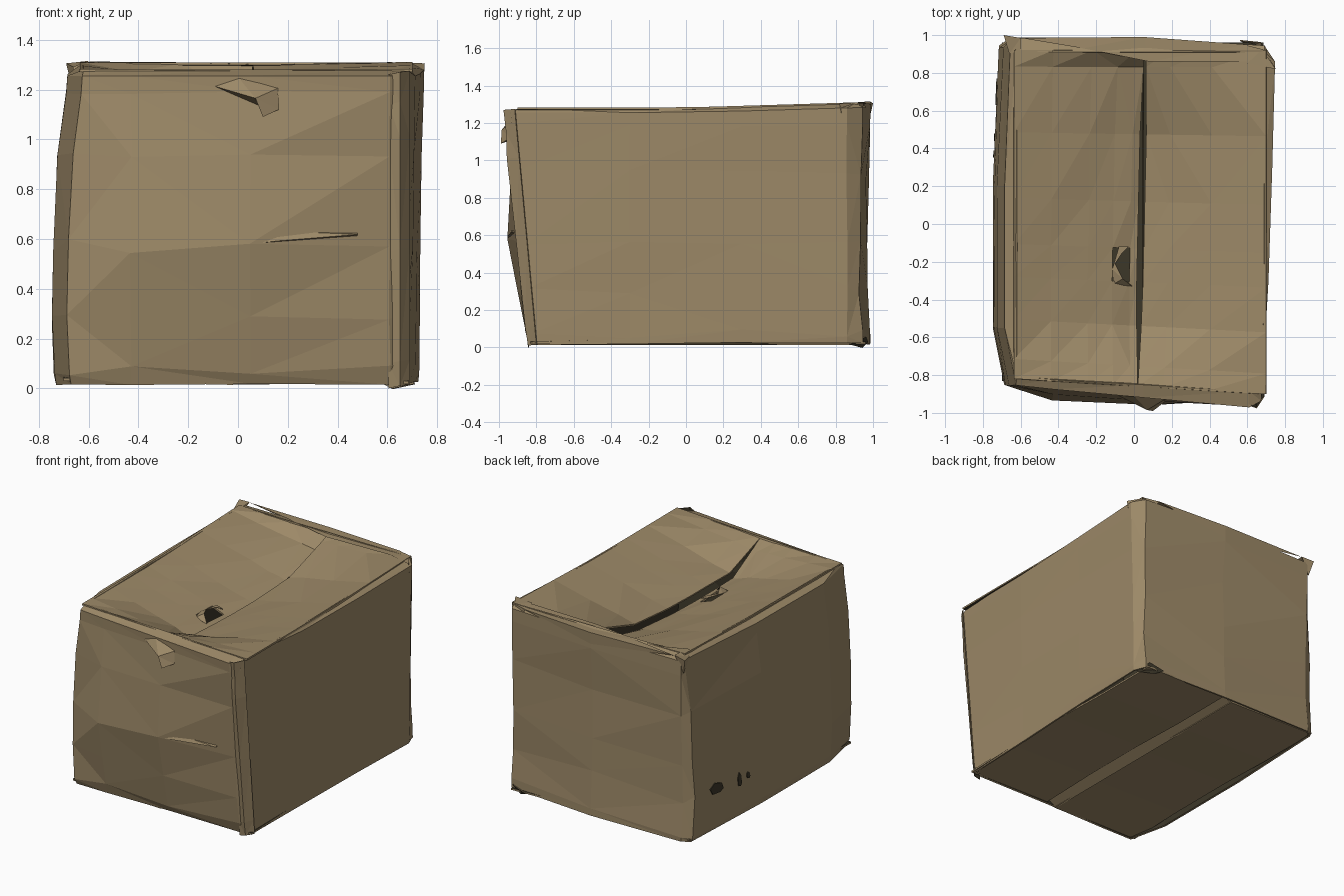
import bpy, bmesh, random

random.seed(4)


def material(name, rgb):
    m = bpy.data.materials.new(name)
    m.diffuse_color = (*rgb, 1)
    return m


CARD = material("cardboard", (0.335, 0.25, 0.137))
DARK = material("dark_inside", (0.045, 0.038, 0.022))


def build(name, verts, faces, thick=0, mats=(CARD, DARK)):
    """Flat-faced, triangulated sheet; the inner side of thick sheets is dark."""
    bm = bmesh.new()
    vs = [bm.verts.new(v) for v in verts]
    for f in faces:
        bm.faces.new([vs[i] for i in f])
    bmesh.ops.triangulate(bm, faces=bm.faces[:])
    me = bpy.data.meshes.new(name)
    bm.to_mesh(me)
    bm.free()
    for m in mats:
        me.materials.append(m)
    ob = bpy.data.objects.new(name, me)
    bpy.context.collection.objects.link(ob)
    if thick:
        s = ob.modifiers.new("thickness", 'SOLIDIFY')
        s.thickness = thick
        s.offset = -1
        s.material_offset = 1
    return ob


def grid_faces(nx, ny, flip=False, skip=()):
    out = []
    for j in range(ny - 1):
        for i in range(nx - 1):
            if (i, j) in skip:
                continue
            a = j * nx + i
            f = [a, a + 1, a + nx + 1, a + nx]
            out.append(f[::-1] if flip else f)
    return out


def lerp(a, b, t):
    return a + (b - a) * t


def jit(a=0.007):
    return random.uniform(-a, a)


def sample(t, ts, vs):
    for k in range(len(ts) - 1):
        if t <= ts[k + 1]:
            return lerp(vs[k], vs[k + 1], (t - ts[k]) / (ts[k + 1] - ts[k]))
    return vs[-1]


def rim_z(y):
    return 1.28 + max(0, 0.03 * y)


# Crumpled side walls: one outline lofted through several heights
outline = [(-0.66, -0.85), (-0.43, -0.85), (0.05, -0.85), (0.61, -0.85), (0.675, -0.81),
           (0.70, -0.3), (0.72, 0.3), (0.735, 0.86), (0.69, 0.93), (0.05, 0.97),
           (-0.65, 0.97), (-0.69, 0.93), (-0.72, 0.2), (-0.72, -0.55)]
levels = [0.02, 0.07, 0.30, 0.57, 0.92, 1.19, 1.25]
lean_l = [-0.01, -0.02, -0.025, -0.02, -0.005, 0.03, 0.035]
bulge = [0, 0.0, 0.035, 0.07, 0.035, 0, 0]
n = len(outline)
verts = []
for k, z in enumerate(levels):
    for i, (x, y) in enumerate(outline):
        px, py, pz = x, y, z
        if i < 5:                                  # front leans out to the right
            py -= 0.12 * (z / 1.25) * (x + 0.7) / 1.3
            if i in (1, 2):
                py -= bulge[k]
            if k == 0:
                py += 0.02
        elif i in (5, 6, 7):
            px += lerp(-0.012, 0.012, z / 1.25)
        elif 8 <= i <= 11:
            py += 0.015 if k in (0, 1, 5, 6) else jit(0.008)
        if i in (0, 11, 12, 13):
            px += lean_l[k]
        if 0 < k < 5:
            pz += jit(0.03)
            px += jit(0.004)
            py += jit(0.004)
        elif k == 6:
            pz = rim_z(y) - 0.025
        else:
            pz += jit(0.008)
        verts.append((px, py, pz))
# turned-in top rim
for i, (x, y) in enumerate(outline):
    px = max(-0.62, min(x, 0.69))
    py = (-0.81 - 0.08 * (x + 0.62) / 1.3) if i < 5 else min(y, 0.91)
    verts.append((px, py, rim_z(y)))
faces = [(k * n + i, k * n + (i + 1) % n, (k + 1) * n + (i + 1) % n, (k + 1) * n + i)
         for k in range(len(levels)) for i in range(n)]
build("box_walls", verts, faces, 0.012)

# Sagging top flaps meeting at the centre seam
SAG_T = [0, 0.06, 0.18, 0.5, 0.75, 0.95, 1]
rows = [0, 0.06, 0.18, 0.31, 0.41, 0.55, 0.75, 0.95, 1]


def top_flap(name, x_out, sag, cols, seam_shift, skip=()):
    pts = []
    for t in rows:
        seam = lerp(0.02, 0.06, t) + seam_shift * min(1, 4 * t, 8 * (1 - t))
        for s in cols:
            x = lerp(x_out, seam, s)
            y = lerp(-0.82 - 0.08 * (x + 0.62) / 1.3, 0.92, t)
            z = lerp(rim_z(y) + 0.003, sample(t, SAG_T, sag), s)
            if 0 < s < 1 and 0 < t < 1:
                z += jit(0.006)
            pts.append((x, y, z))
    return build(name, pts, grid_faces(len(cols), len(rows), x_out > 0, skip), 0.012)


top_flap("left_top_flap", -0.635, [1.275, 1.22, 1.11, 1.10, 1.13, 1.20, 1.30],
         [0, 0.3, 0.6, 0.80, 0.94, 1], -0.018, skip={(3, 3)})
top_flap("right_top_flap", 0.70, [1.275, 1.23, 1.14, 1.13, 1.16, 1.27, 1.30],
         [0, 0.45, 0.8, 1], 0.015)

# Torn scraps around the hole in the left flap
build("hole_scrap", [(-0.115, -0.24, 1.15), (-0.08, -0.12, 1.155), (-0.03, -0.12, 1.14),
                     (-0.06, -0.15, 1.155), (-0.10, -0.21, 1.155), (-0.11, -0.32, 1.135),
                     (-0.01, -0.33, 1.12), (-0.06, -0.29, 1.165)],
      [(0, 4, 3, 1), (1, 3, 2), (5, 7, 4, 0), (5, 6, 7)], 0.004)

# Bottom flaps with a slanted strip showing in the seam
for name, x0, x1, z0, z1 in (("left_bottom_flap", -0.70, -0.02, 0.03, 0.014),
                             ("right_bottom_flap", 0.045, 0.685, 0.032, 0.018)):
    pts = [(lerp(x0, x1, s), y, lerp(z0, z1, s) + (0.012 if abs(y) < 0.5 else 0))
           for y in (-0.83, -0.4, 0.1, 0.5, 0.96) for s in (0, 0.5, 1)]
    build(name, pts, grid_faces(3, 5, True), 0.012)
pts = [(x, y, z) for y in (-0.82, 0.95) for x, z in ((-0.03, 0.014), (0.05, 0.055))]
build("bottom_seam_strip", pts, grid_faces(2, 2, True), 0.01)

# Torn tab pushed out near the top of the front
build("front_torn_tab", [(-0.10, -0.90, 1.215), (0.0, -0.91, 1.25), (0.16, -0.93, 1.205),
                         (0.165, -0.94, 1.12), (0.10, -0.99, 1.09), (0.07, -0.985, 1.165),
                         (0.10, -0.90, 1.12)],
      [(0, 5, 1), (1, 5, 2), (2, 5, 4, 3), (0, 6, 4, 5), (6, 3, 4)])

# Creased lip across the front, its underside facing down
build("front_crease", [(0.05, -0.948, 0.58), (0.16, -0.935, 0.632), (0.48, -0.905, 0.628),
                       (0.48, -0.935, 0.618), (0.48, -0.89, 0.605), (0.16, -0.955, 0.592)],
      [(0, 5, 1), (1, 5, 3, 2), (0, 4, 3, 5), (2, 3, 4)])

# Crumpled fold on the front right vertical edge
pts = []
for z, d in ((0.0, 0.0), (0.10, 0.01), (0.55, 0.02), (1.0, 0.035), (1.14, 0.02), (1.26, 0.025)):
    lean = 0.115 * z / 1.25
    pts += [(0.605, -0.845 - lean, z), (0.65, -0.845 - lean - d * 0.6, z + 0.01),
            (0.69, -0.80 - lean, z + 0.015)]
build("front_right_fold", pts, grid_faces(3, 6), 0.006)

# Crushed back edges and corners
build("back_left_corner", [(-0.69, 1.0, 1.305), (-0.60, 0.985, 1.315), (-0.60, 0.92, 1.312),
                           (-0.66, 0.90, 1.29), (-0.665, 0.975, 1.2)],
      [(0, 3, 2, 1), (0, 1, 4), (0, 4, 3)])
build("back_right_corner", [(0.75, 0.82, 1.305), (0.68, 0.925, 1.308), (0.58, 0.95, 1.305),
                            (0.60, 0.85, 1.31), (0.69, 0.925, 1.15), (0.74, 0.85, 1.15)],
      [(0, 1, 2, 3), (0, 5, 4, 1), (1, 4, 2)])
build("back_rim_fold", [(-0.60, 0.985, 1.312), (0.05, 0.99, 1.302), (0.60, 0.95, 1.305),
                        (0.60, 0.86, 1.308), (0.08, 0.86, 1.30), (-0.27, 0.93, 1.31),
                        (0.05, 0.985, 1.22)],
      [(0, 5, 4, 1), (1, 4, 3, 2), (0, 1, 6), (1, 2, 6)])
build("bottom_back_scrap", [(0.62, 0.94, 0.0), (0.71, 0.87, 0.02), (0.67, 0.96, 0.06),
                            (0.56, 0.97, 0.03)], [(0, 1, 2), (0, 2, 3)], 0.005)

# Dark worn spots low on the left side, lying on the slanted wall
for k, (y, z, ry, rz) in enumerate(((0.70, 0.31, 0.07, 0.04), (0.46, 0.28, 0.02, 0.05),
                                    (0.37, 0.28, 0.018, 0.025))):
    ring = [(-ry, -0.6 * rz), (-0.5 * ry, -rz), (0.6 * ry, -0.8 * rz), (ry, 0.3 * rz),
            (0.3 * ry, rz), (-0.7 * ry, 0.5 * rz)]
    build("worn_spot_%d" % (k + 1),
          [(-0.752 + (y + a - 0.2) * 0.041, y + a, z + b) for a, b in ring],
          [tuple(range(6))[::-1]], 0.006, mats=(DARK,))
